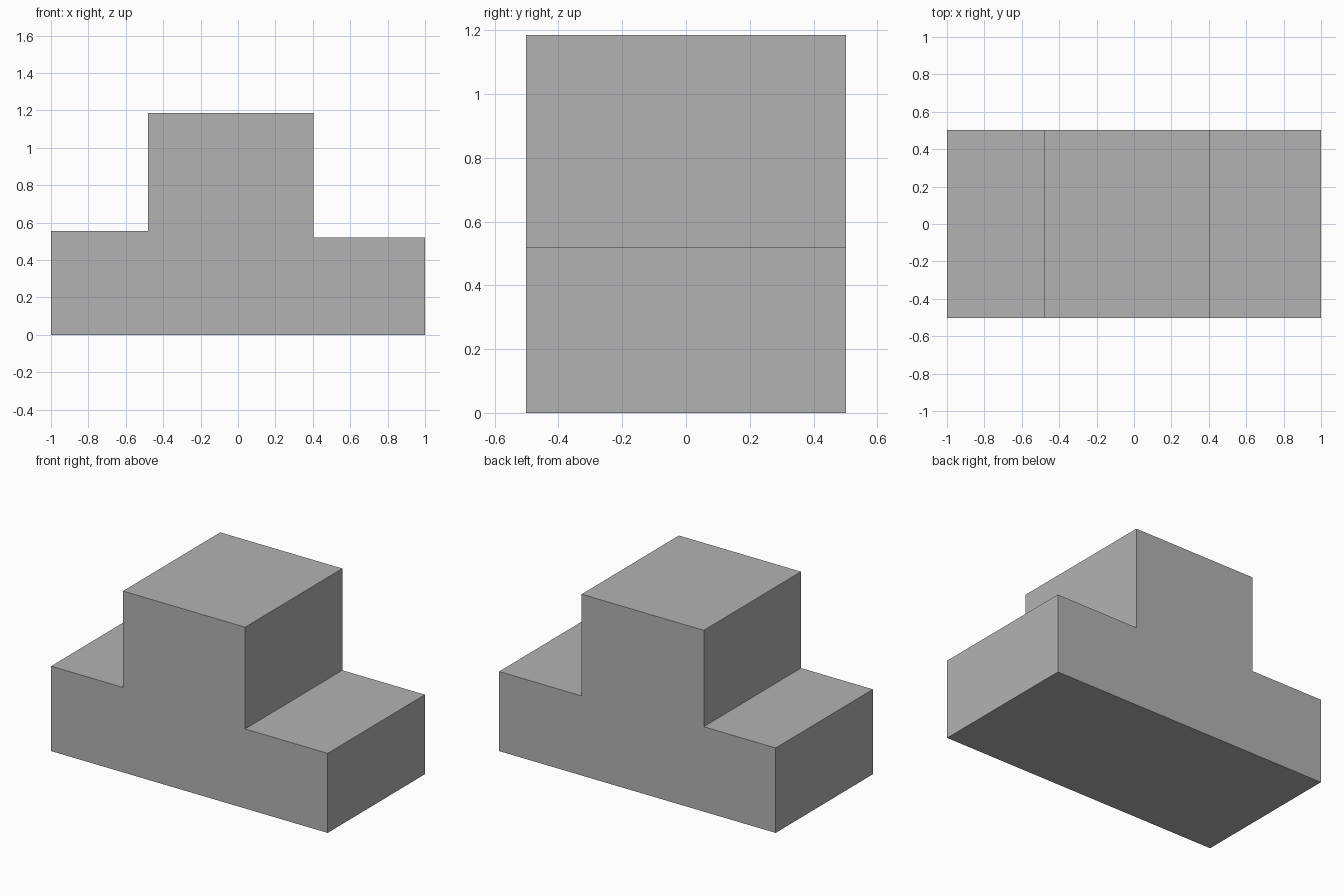
import bpy
import bmesh

# Remove the default cube
cube = bpy.data.objects.get("Cube")
if cube:
    bpy.data.objects.remove(cube, do_unlink=True)

# Single plain colour
grey = bpy.data.materials.new("plain grey")
grey.use_nodes = True
colour = (0.45, 0.45, 0.45, 1.0)
grey.diffuse_color = colour
grey.node_tree.nodes["Principled BSDF"].inputs["Base Color"].default_value = colour

# Stepped outline in x and z, with a tall middle and two uneven low ends
HALF_DEPTH = 0.502
outline = [(-1, 0), (1, 0), (1, 0.52), (0.403, 0.52),
           (0.403, 1.185), (-0.48, 1.185), (-0.48, 0.555), (-1, 0.555)]

# Extrude the outline from front to back
bm = bmesh.new()
front = bm.faces.new([bm.verts.new((x, -HALF_DEPTH, z)) for x, z in outline])
result = bmesh.ops.extrude_face_region(bm, geom=[front], use_keep_orig=True)
back_verts = [g for g in result["geom"] if isinstance(g, bmesh.types.BMVert)]
bmesh.ops.translate(bm, verts=back_verts, vec=(0, 2 * HALF_DEPTH, 0))
bmesh.ops.recalc_face_normals(bm, faces=bm.faces)

mesh = bpy.data.meshes.new("stepped_block")
bm.to_mesh(mesh)
bm.free()
mesh.materials.append(grey)
block = bpy.data.objects.new("stepped_block", mesh)
bpy.context.collection.objects.link(block)
